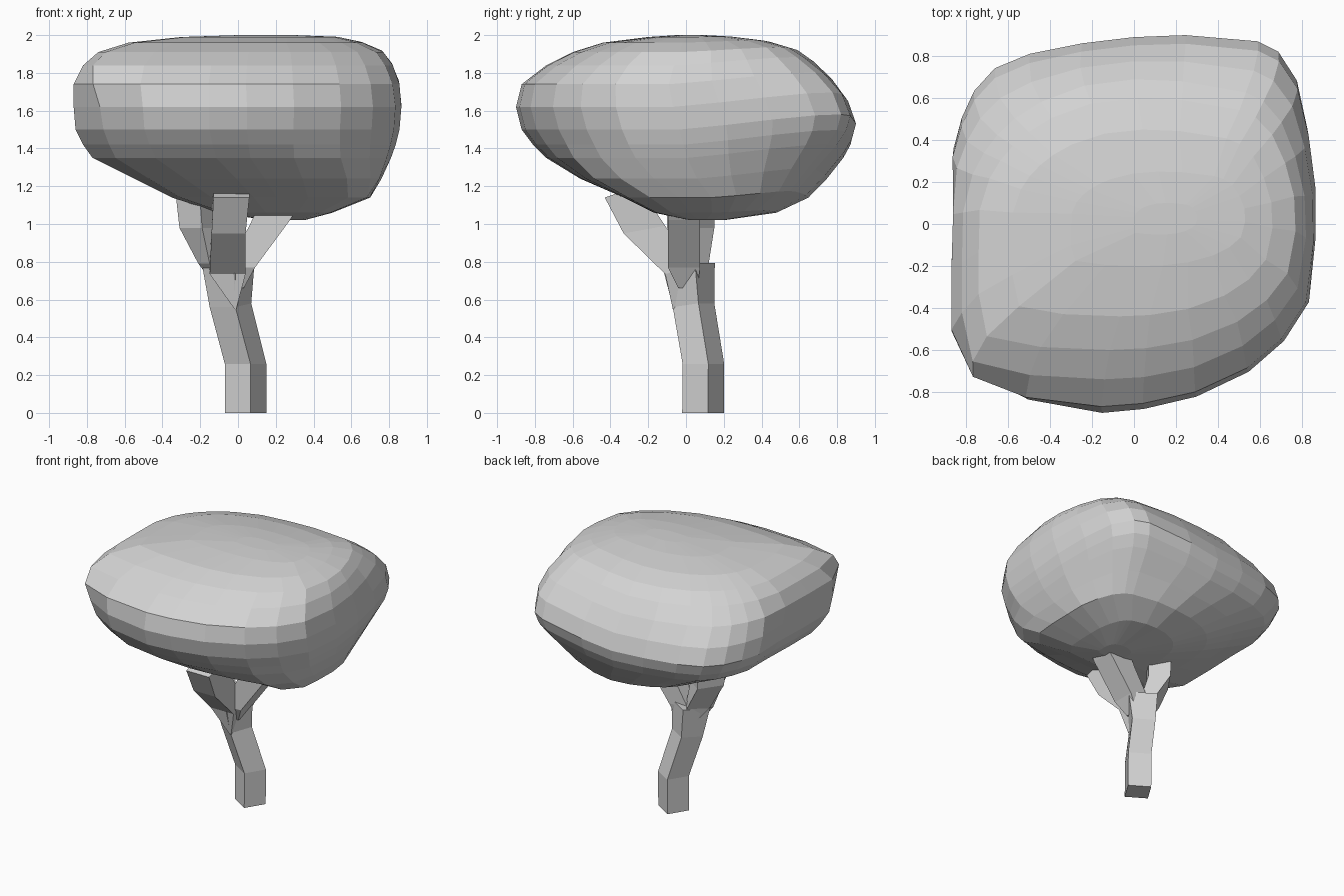
import bpy
from mathutils import Vector

cube = bpy.data.objects.get("Cube")
if cube:
    bpy.data.objects.remove(cube, do_unlink=True)

grey = bpy.data.materials.new("light grey")
grey.use_nodes = True
colour = (0.65, 0.65, 0.65, 1)
grey.diffuse_color = colour
grey.node_tree.nodes["Principled BSDF"].inputs["Base Color"].default_value = colour


def loft(name, rings):
    """Skin a stack of equal rings into a closed solid."""
    count = len(rings[0])
    verts = [point for ring in rings for point in ring]
    faces = [tuple(reversed(range(count)))]
    for level in range(len(rings) - 1):
        low, high = level * count, (level + 1) * count
        for i in range(count):
            j = (i + 1) % count
            faces.append((low + i, low + j, high + j, high + i))
    faces.append(tuple(range(len(verts) - count, len(verts))))
    mesh = bpy.data.meshes.new(name)
    mesh.from_pydata(verts, [], faces)
    mesh.materials.append(grey)
    obj = bpy.data.objects.new(name, mesh)
    bpy.context.collection.objects.link(obj)


def branch(name, sections):
    """Four-sided limb; each section is a centre and two half-width vectors."""
    rings = []
    for centre, side, depth in sections:
        c, u, v = Vector(centre), Vector(side), Vector(depth)
        rings.append([c - u - v, c + u - v, c + u + v, c - u + v])
    loft(name, rings)


# Trunk: a turned square that leans, then widens at the fork
branch("trunk", [
    ((x, y, z), Vector((.068, -.042, 0)) * size, Vector((.042, .068, tilt)) * size)
    for x, y, z, size, tilt in (
        (.04, .09, 0, 1, 0), (.04, .092, .26, 1, 0),
        (-.04, .04, .57, 1, .01), (-.05, .015, .78, 1.25, .01))
])

# Three limbs growing out of the trunk and reaching into the crown
branch("front_branch", [
    ((-.014, -.03, .55), (.005, 0, 0), (0, .04, 0)),
    ((-.055, -.03, .755), (.095, 0, 0), (0, .08, .02)),
    ((-.05, -.22, .97), (.09, 0, 0), (0, .11, .02)),
    ((-.035, -.34, 1.17), (.095, 0, 0), (0, .09, .03)),
])
branch("left_branch", [
    ((0, .01, .66), (.03, 0, 0), (0, .05, 0)),
    ((.01, -.01, .77), (.08, 0, 0), (0, .085, 0)),
    ((.165, -.01, 1), (.11, 0, .02), (0, .085, 0)),
    ((.27, -.01, 1.2), (.11, 0, 0), (0, .085, 0)),
])
branch("right_branch", [
    ((-.08, .03, .66), (.03, 0, 0), (0, .04, 0)),
    ((-.12, .03, .79), (.06, .05, 0), (-.03, .04, 0)),
    ((-.195, .025, .98), (.055, .08, 0), (-.06, .045, 0)),
    ((-.21, .025, 1.25), (.065, .08, 0), (-.065, .05, 0)),
])

# Crown: rounded plan outline, fitted to the width and depth of each level
outline = (
    (-.87, -.5), (-.72, -.7), (-.5, -.83), (-.15, -.9), (.05, -.88),
    (.3, -.82), (.55, -.7), (.72, -.55), (.84, -.36), (.87, -.05),
    (.87, .2), (.84, .45), (.79, .68), (.7, .82), (.6, .87),
    (.25, .9), (0, .89), (-.25, .86), (-.5, .81), (-.67, .74),
    (-.77, .63), (-.83, .5), (-.87, .35), (-.86, .1), (-.87, -.2))
levels = (
    (1.02, .15, .35, .02, .2), (1.06, -.1, .5, -.17, .48),
    (1.14, -.35, .7, -.33, .65), (1.24, -.55, .76, -.56, .75),
    (1.35, -.77, .81, -.74, .84), (1.42, -.82, .835, -.81, .88),
    (1.5, -.86, .855, -.87, .9), (1.62, -.87, .865, -.9, .86),
    (1.74, -.87, .855, -.87, .78), (1.84, -.82, .82, -.74, .69),
    (1.91, -.74, .77, -.6, .6), (1.96, -.58, .66, -.44, .45),
    (1.99, -.3, .53, -.2, .25), (2, 0, .3, -.05, .1))

# Corner shape (lower, upper) by side: positive is squarer, negative rounder
corners = {
    ("right", "front"): (.5, .7), ("left", "front"): (.8, -.4),
    ("left", "back"): (-.7, -.4), ("right", "back"): (-.7, -1)}


def crown_point(x, y, level):
    """Place an outline point, shaping each corner above and below the middle."""
    z, left, right, front, back = level
    point = Vector((x / .87, y / .9))
    middle = 1 - ((z - 1.51) / .49) ** 2
    corner = corners["left" if x > 0 else "right", "back" if y > 0 else "front"]
    shape = corner[z > 1.55] * min(1, 2 * (1 - middle))
    if shape > 0:
        point = point.lerp(point / max(abs(point.x), abs(point.y)), shape)
    else:
        point = point.lerp(point.normalized(), -shape)
    lift = .14 * max(x, 0) * max(y, 0) * middle
    return (left + (right - left) * (point.x + 1) / 2,
            front + (back - front) * (point.y + 1) / 2,
            z + lift)


loft("crown", [[crown_point(x, y, level) for x, y in outline] for level in levels])
